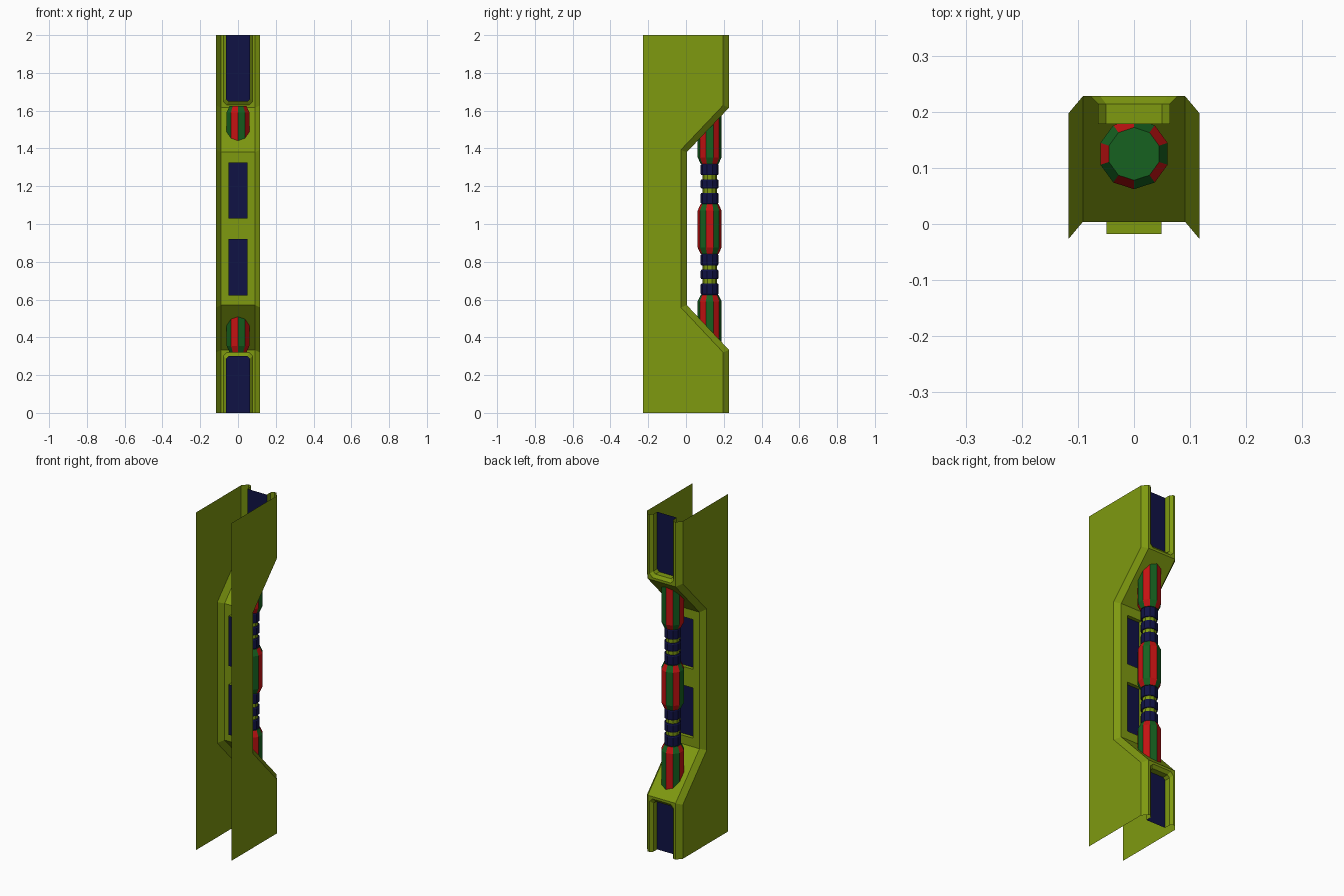
import bpy, bmesh, math

if "Cube" in bpy.data.objects:
    bpy.data.objects.remove(bpy.data.objects["Cube"])


def mat(name, rgb):
    m = bpy.data.materials.new(name)
    m.diffuse_color = (*rgb, 1)
    m.use_nodes = True
    m.node_tree.nodes["Principled BSDF"].inputs["Base Color"].default_value = m.diffuse_color
    return m


OLIVE = mat("olive", (0.21, 0.32, 0.005))
BLUE = mat("navy", (0.005, 0.006, 0.06))
GREEN = mat("green", (0.008, 0.12, 0.014))
RED = mat("red", (0.55, 0.006, 0.006))


def build(name, faces, mats, closed=False):
    """Make a flat-shaded object from (points, material index) faces."""
    bm = bmesh.new()
    for pts, mi in faces:
        bm.faces.new([bm.verts.new(p) for p in pts]).material_index = mi
    bmesh.ops.remove_doubles(bm, verts=bm.verts, dist=1e-5)
    bmesh.ops.recalc_face_normals(bm, faces=bm.faces)
    bm.normal_update()
    # open shells look towards +y, the decorated side
    if not closed and sum(f.normal.y * f.calc_area() for f in bm.faces) < 0:
        bmesh.ops.reverse_faces(bm, faces=bm.faces)
    me = bpy.data.meshes.new(name)
    bm.to_mesh(me)
    bm.free()
    for m in mats:
        me.materials.append(m)
    ob = bpy.data.objects.new(name, me)
    bpy.context.collection.objects.link(ob)
    return ob


def bridge(a, b, loop=False, mi=0):
    n = len(a)
    return [([a[i], a[(i + 1) % n], b[(i + 1) % n], b[i]], mi)
            for i in range(n if loop else n - 1)]


# Column profile (y, z): front edge, and the outer edge set back by the bevel
W, WF = 0.117, 0.091
Y0, YW, YF, BEV, K = -0.228, 0.004, 0.228, 0.031, 0.013
front = [(YF, 0), (YF, .333), (YW, .571), (YW, 1.38), (YF, 1.616), (YF, 2)]
dz = [0, -K, -K, K, K, 0]
outer = [(y - BEV, z + d) for (y, z), d in zip(front, dz)]

# Side panels with bevelled front edge, mirrored
edge_out = [(W, y, z) for y, z in outer]
edge_in = [(WF, y, z) for y, z in front]
faces = bridge(edge_out, edge_in)
faces.append(([(W, Y0, 2), (W, Y0, 0)] + edge_out, 0))
side = build("side_panels", faces, [OLIVE])
side.modifiers.new("mirror", 'MIRROR').use_axis[0] = True

# Sloped faces leading into the recess
for name, i in (("lower_slope", 1), ("upper_slope", 3)):
    (ya, za), (yb, zb) = front[i], front[i + 1]
    build(name, [([(-WF, ya, za), (WF, ya, za), (WF, yb, zb), (-WF, yb, zb)], 0)], [OLIVE])


# Front plates with a chamfered, sunken blue panel open at the column end
def u_ring(y, hw, end, base, d, cut):
    half = [(hw, end), (hw, base + d * cut), (hw - cut, base)]
    return [(-x, y, z) for x, z in half] + [(x, y, z) for x, z in half[::-1]]


for name, end, base, d in (("upper_front_panel", 2, 1.616, 1), ("lower_front_panel", 0, .333, -1)):
    rings = [u_ring(YF, WF, end, base, d, 0),
             u_ring(YF, .078, end, base + d * .014, d, .018),
             u_ring(.214, .064, end, base + d * .032, d, .014),
             u_ring(.178, .064, end, base + d * .032, d, .014)]
    faces = [f for a, b in zip(rings, rings[1:]) for f in bridge(a, b)]
    # drop the zero-size corner quads of the plate
    clean = []
    for pts, mi in faces:
        clean.append((list(dict.fromkeys(pts)), mi))
    clean.append((rings[-1], 1))
    build(name, clean, [OLIVE, BLUE])

# Recess back wall with two sunken blue windows
xs = [-WF, -.049, .049, WF]
zs = [.571, .622, .92, 1.03, 1.325, 1.38]
faces = []
for i in range(3):
    for j in range(5):
        quad = [(x, z) for x, z in ((xs[i], zs[j]), (xs[i + 1], zs[j]),
                                    (xs[i + 1], zs[j + 1]), (xs[i], zs[j + 1]))]
        rim = [(x, YW, z) for x, z in quad]
        if i == 1 and j in (1, 3):
            deep = [(x, -.018, z) for x, z in quad]
            faces += bridge(rim, deep, True) + [(deep, 1)]
        else:
            faces.append((rim, 0))
build("recess_wall", faces, [OLIVE, BLUE])

# Ten-sided rod made of turned segments
N, ROD_Y = 10, 0.125


def turned(name, profile, mats, shift=0):
    rings = []
    for r, z in profile:
        angs = [-math.pi / 2 + math.tau * i / N for i in range(N)]
        rings.append([(r * math.cos(a), ROD_Y + r * math.sin(a), z) for a in angs])
    faces = [(rings[0], 0), (rings[-1], 0)]
    for a, b in zip(rings, rings[1:]):
        faces += [(pts, (k + shift) % len(mats)) for k, (pts, _) in enumerate(bridge(a, b, True))]
    build(name, faces, mats, True)


R, RB, RN = 0.063, 0.047, 0.038
for name, lo, hi, shift in (("lower_grip", .32, .625, 0), ("middle_grip", .841, 1.106, 1),
                            ("upper_grip", 1.318, 1.625, 0)):
    turned(name, [(RB, lo), (R, lo + .034), (R, hi - .034), (RB, hi)], [GREEN, RED], shift)

for name, lo, hi in (("lower", .625, .841), ("upper", 1.106, 1.318)):
    turned(name + "_neck", [(RN, lo), (RN, hi)], [OLIVE])
    h = hi - lo
    for k, (a, b) in enumerate(((0, .28), (.385, .615), (.72, 1))):
        za, zb, c = lo + a * h, lo + b * h, .006
        turned(f"{name}_ring_{k + 1}", [(RB - .004, za), (RB, za + c), (RB, zb - c), (RB - .004, zb)], [BLUE])
